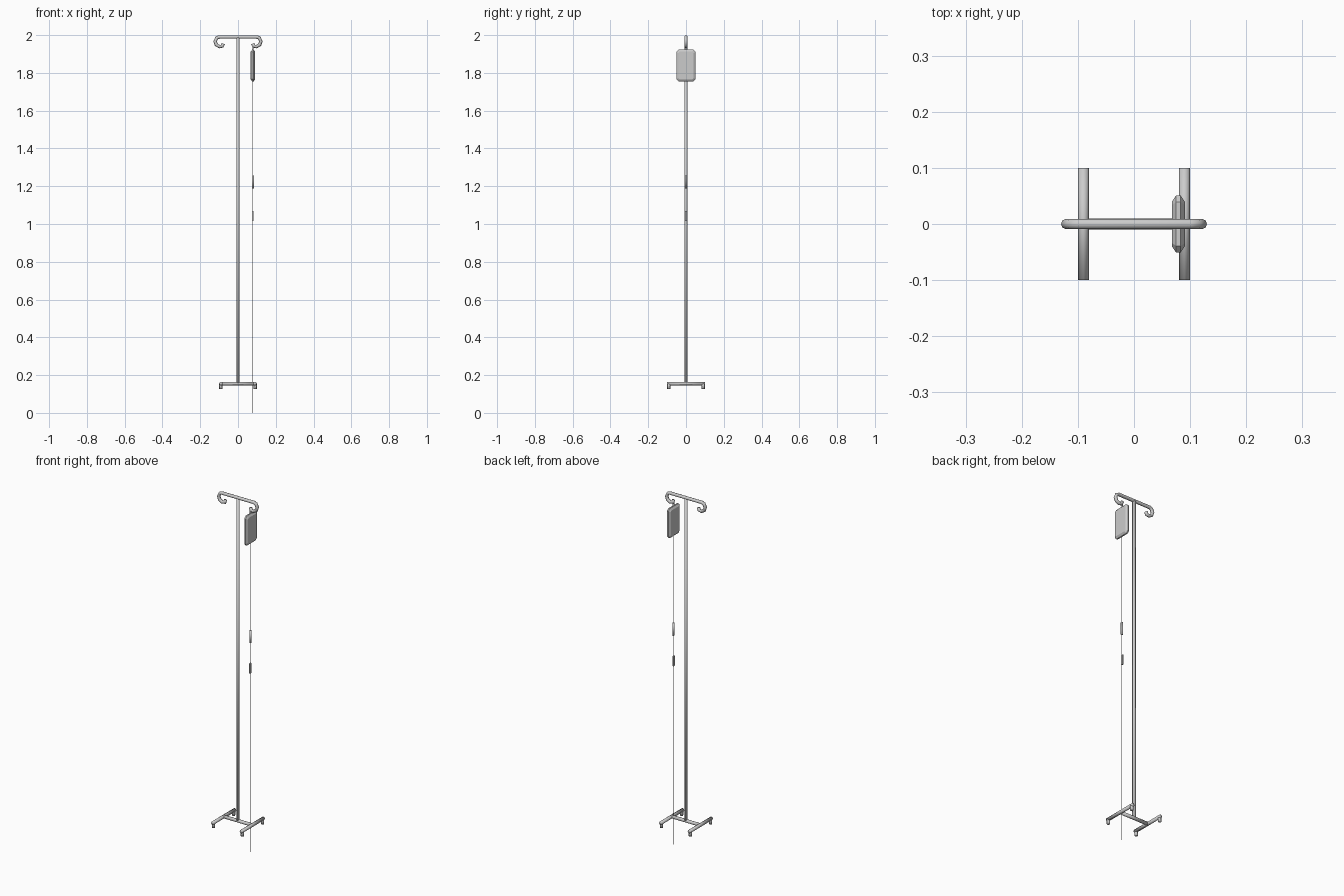
import bpy, bmesh
from mathutils import Vector

if "Cube" in bpy.data.objects:
    bpy.data.objects.remove(bpy.data.objects["Cube"])

BAG_X = 0.079


def finish(name, bm):
    bmesh.ops.recalc_face_normals(bm, faces=bm.faces)
    me = bpy.data.meshes.new(name)
    bm.to_mesh(me)
    bm.free()
    ob = bpy.data.objects.new(name, me)
    bpy.context.collection.objects.link(ob)
    return ob


def tube(name, pts, radius, sides_res=2, cyclic=False):
    cu = bpy.data.curves.new(name, 'CURVE')
    cu.dimensions = '3D'
    cu.bevel_depth = radius
    cu.bevel_resolution = sides_res
    cu.use_fill_caps = True
    sp = cu.splines.new('POLY')
    sp.points.add(len(pts) - 1)
    for p, co in zip(sp.points, pts):
        p.co = (*co, 1)
    sp.use_cyclic_u = cyclic
    tmp = bpy.data.objects.new(name + "_path", cu)
    bpy.context.collection.objects.link(tmp)
    bpy.context.view_layer.update()
    me = bpy.data.meshes.new_from_object(
        tmp.evaluated_get(bpy.context.evaluated_depsgraph_get()))
    bpy.data.objects.remove(tmp)
    bm = bmesh.new()
    bm.from_mesh(me)
    bmesh.ops.remove_doubles(bm, verts=bm.verts, dist=1e-6)
    return finish(name, bm)


def loft(name, rings):
    bm = bmesh.new()
    loops = [[bm.verts.new(p) for p in r] for r in rings]
    for a, b in zip(loops, loops[1:]):
        for i in range(len(a)):
            j = (i + 1) % len(a)
            bm.faces.new((a[i], a[j], b[j], b[i]))
    bm.faces.new(loops[0])
    bm.faces.new(loops[-1])
    return finish(name, bm)


# upright pole
tube("pole", [(0, 0, 0.155), (0, 0, 1.99)], 0.009)

# top bar with a curled hook at each end
hook = [(0.100, 1.99), (0.113, 1.985), (0.121, 1.967), (0.115, 1.949),
        (0.098, 1.939), (0.083, 1.942), (0.078, 1.955)]
path = [(-x, 0, z) for x, z in reversed(hook)] + [(x, 0, z) for x, z in hook]
tube("hook_bar", path, 0.0092)

# H-shaped base with feet
tube("base_crossbar", [(-0.09, 0, 0.155), (0.09, 0, 0.155)], 0.0095)
for sx, side in ((-1, "left"), (1, "right")):
    tube(f"base_rail_{side}", [(sx * 0.09, -0.1, 0.155), (sx * 0.09, 0.1, 0.155)], 0.0095)
    for sy, end in ((-1, "front"), (1, "back")):
        x, y = sx * 0.091, sy * 0.091
        tube(f"foot_{side}_{end}", [(x, y, 0.127), (x, y, 0.155)], 0.0085)


# fluid bag: chamfered pillow, full thickness only over the middle
def outline(hy, z0, z1, c, x):
    ys = [(-hy + c, z0), (hy - c, z0), (hy, z0 + c), (hy, z1 - c),
          (hy - c, z1), (-hy + c, z1), (-hy, z1 - c), (-hy, z0 + c)]
    return [(BAG_X + x, y, z) for y, z in ys]


loft("fluid_bag", [outline(0.040, 1.766, 1.912, 0.006, -0.0115),
                   outline(0.051, 1.755, 1.923, 0.012, -0.004),
                   outline(0.051, 1.755, 1.923, 0.012, 0.004),
                   outline(0.040, 1.766, 1.912, 0.006, 0.0115)])

# hanger loop over the hook
tube("bag_hanger", [(BAG_X, -0.005, 1.92), (BAG_X, -0.005, 1.942), (BAG_X, 0, 1.949),
                    (BAG_X, 0.005, 1.942), (BAG_X, 0.005, 1.92)], 0.002, 1)

# drip line, drip chamber and flow clamp
tube("drip_line", [(BAG_X, 0, 0), (BAG_X, 0, 1.76)], 0.0015, 1)
tube("drip_chamber", [(BAG_X, 0, 1.187), (BAG_X, 0, 1.257)], 0.006)
cx, hx, hy = BAG_X - 0.002, 0.004, 0.006
loft("flow_clamp", [[(cx + a * hx, b * hy, z) for a, b in ((-1, -1), (1, -1), (1, 1), (-1, 1))]
                    for z in (1.015, 1.07)])
